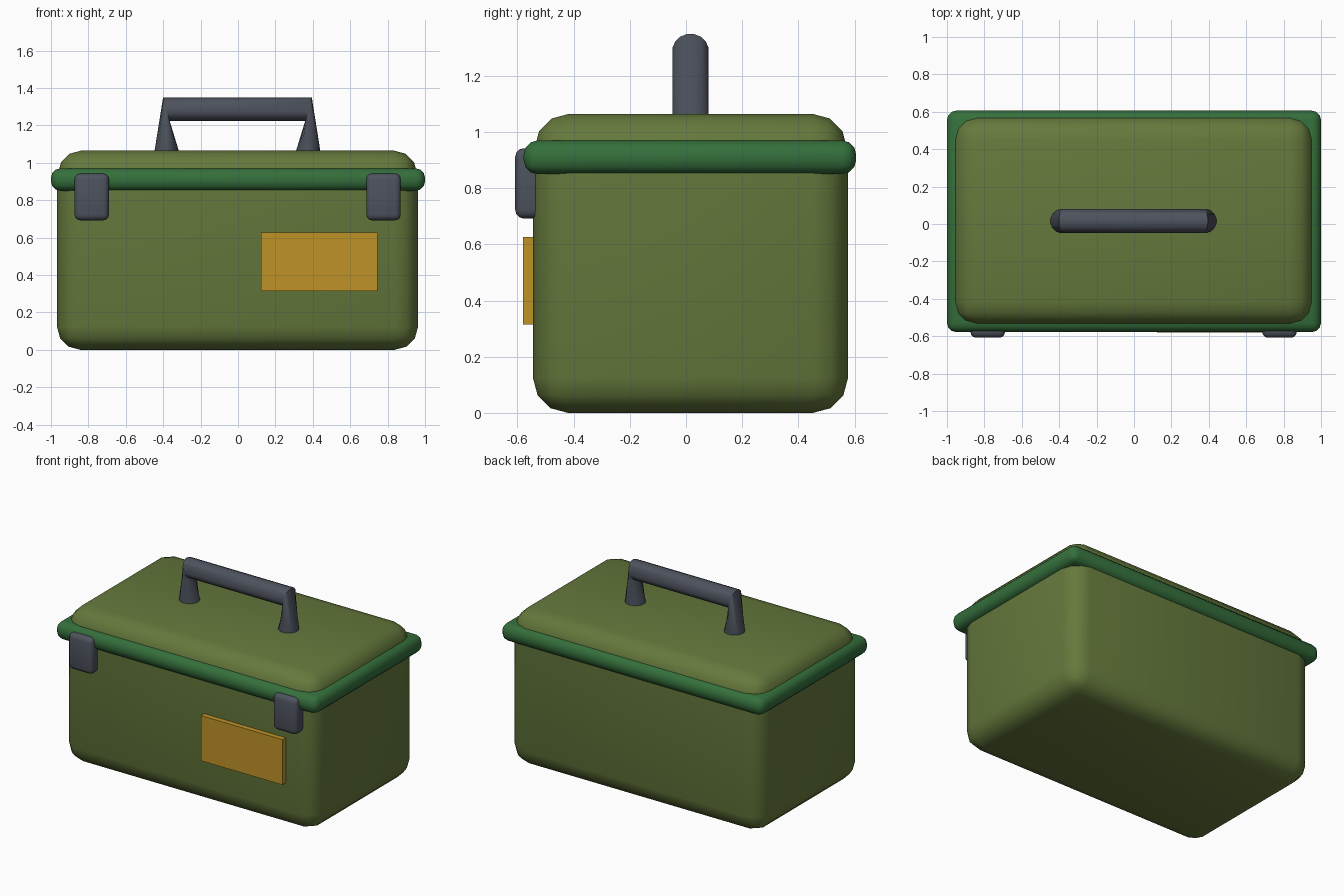
import bpy, bmesh
from math import cos, sin, pi, radians
from mathutils import Vector

if "Cube" in bpy.data.objects:
    bpy.data.objects.remove(bpy.data.objects["Cube"])


def material(name, rgb):
    m = bpy.data.materials.new(name)
    m.diffuse_color = (*rgb, 1)
    m.use_nodes = True
    m.node_tree.nodes["Principled BSDF"].inputs["Base Color"].default_value = m.diffuse_color
    return m


OLIVE = material("olive", (0.13, 0.19, 0.045))
GREEN = material("green", (0.035, 0.16, 0.045))
STEEL = material("steel", (0.075, 0.085, 0.11))
AMBER = material("amber", (0.52, 0.29, 0.02))


def finish(bm, name, mat):
    bmesh.ops.recalc_face_normals(bm, faces=bm.faces)
    me = bpy.data.meshes.new(name)
    bm.to_mesh(me)
    bm.free()
    ob = bpy.data.objects.new(name, me)
    bpy.context.collection.objects.link(ob)
    me.materials.append(mat)
    bpy.ops.object.select_all(action='DESELECT')
    bpy.context.view_layer.objects.active = ob
    ob.select_set(True)
    bpy.ops.object.shade_smooth_by_angle(angle=radians(40))
    return ob


def box(name, mat, lo, hi, bevel=0, cut=None, keep_lower=True):
    """Rounded box between two corners, optionally cut open at height cut."""
    lo, hi = Vector(lo), Vector(hi)
    bm = bmesh.new()
    bmesh.ops.create_cube(bm, size=1)
    for v in bm.verts:
        v.co = (lo + hi) / 2 + v.co * (hi - lo)
    if bevel:
        bmesh.ops.bevel(bm, geom=bm.edges[:], offset=bevel, segments=3,
                        profile=0.5, affect='EDGES', clamp_overlap=True)
    if cut is not None:
        bmesh.ops.bisect_plane(bm, geom=bm.verts[:] + bm.edges[:] + bm.faces[:],
                               plane_co=(0, 0, cut), plane_no=(0, 0, 1),
                               clear_outer=keep_lower, clear_inner=not keep_lower)
    return finish(bm, name, mat)


# Body and lid: one rounded box split at the rim
shell = ((-0.968, -0.545, 0), (0.963, 0.577, 1.065), 0.125)
box("body", OLIVE, *shell, cut=0.91)
box("lid", OLIVE, (-0.963, -0.54, 0), (0.958, 0.574, 1.065), 0.125,
    cut=0.91, keep_lower=False)

# Rim between body and lid
box("rim", GREEN, (-1, -0.578, 0.85), (1, 0.606, 0.97), 0.05)

# Front latches
for side, label in ((-1, "left"), (1, "right")):
    x = side * 0.78 - 0.002
    box(label + "_latch", STEEL, (x - 0.092, -0.608, 0.692),
        (x + 0.092, -0.50, 0.942), 0.03)

# Front label plate
box("label_plate", AMBER, (0.123, -0.58, 0.315), (0.746, -0.53, 0.627))

# Handle: round rings lofted from foot to mitred corner and across
R, N, CY = 0.066, 16, 0.016
bm = bmesh.new()
half = [((-0.445, 1.06), (-0.311, 1.06)), ((-0.398, 1.35), (-0.362, 1.222))]
stations = half + [tuple((-x, z) for x, z in s) for s in reversed(half)]
rings = []
for outer, inner in stations:
    o, i = Vector(outer), Vector(inner)
    ring = []
    for k in range(N):
        a = 2 * pi * (k + 0.5) / N
        p = (o + i) / 2 + (o - i) / 2 * cos(a)
        ring.append(bm.verts.new((p.x - 0.003, CY + R * sin(a), p.y)))
    rings.append(ring)
for a, b in zip(rings, rings[1:]):
    for k in range(N):
        bm.faces.new((a[k], a[(k + 1) % N], b[(k + 1) % N], b[k]))
bm.faces.new(rings[0])
bm.faces.new(rings[-1])
finish(bm, "handle", STEEL)
